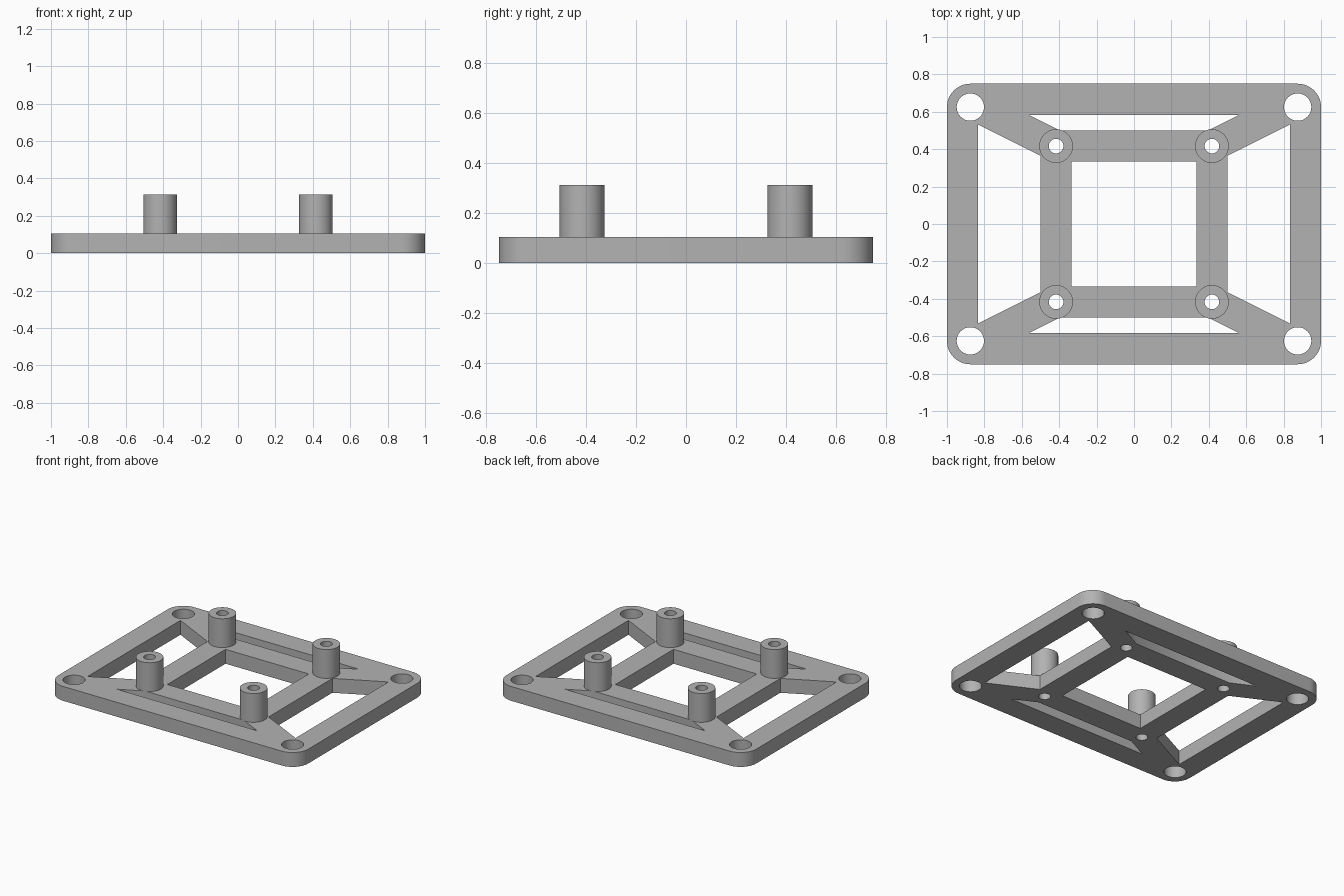
import bpy
import bmesh
from math import cos, sin, pi, radians

cube = bpy.data.objects.get("Cube")
if cube:
    bpy.data.objects.remove(cube)

GREY = (0.45, 0.45, 0.45, 1)
mat = bpy.data.materials.new("plain grey")
mat.use_nodes = True
mat.diffuse_color = GREY
mat.node_tree.nodes["Principled BSDF"].inputs["Base Color"].default_value = GREY

# Main dimensions
HALF_X, HALF_Y = 1.0, 0.75
CORNER = 0.125               # corner rounding, centred on the mounting holes
RIM = 0.167                  # width of every bar
INNER = 0.5                  # half size of the inner frame
POST = INNER - RIM / 2       # post centre
PLATE_TOP, POST_TOP = 0.104, 0.3125
SIGNS = [(1, 1), (-1, 1), (-1, -1), (1, -1)]


def circle(cx, cy, r, n=48):
    return [(cx + r * cos(2 * pi * i / n), cy + r * sin(2 * pi * i / n)) for i in range(n)]


def rounded_rect(hx, hy, r, n=12):
    points = []
    for q, (sx, sy) in enumerate(SIGNS):
        for i in range(n + 1):
            a = (q + i / n) * pi / 2
            points.append((sx * (hx - r) + r * cos(a), sy * (hy - r) + r * sin(a)))
    return points


def extrude_loops(name, loops, z0, z1):
    """Fill an outline with holes and extrude it upward."""
    bm = bmesh.new()
    for loop in loops:
        verts = [bm.verts.new((x, y, z0)) for x, y in loop]
        for a, b in zip(verts, verts[1:] + verts[:1]):
            bm.edges.new((a, b))
    bmesh.ops.triangle_fill(bm, edges=bm.edges[:], use_beauty=True, normal=(0, 0, 1))
    result = bmesh.ops.extrude_face_region(bm, geom=bm.faces[:], use_keep_orig=True)
    top = [g for g in result["geom"] if isinstance(g, bmesh.types.BMVert)]
    bmesh.ops.translate(bm, verts=top, vec=(0, 0, z1 - z0))
    bmesh.ops.recalc_face_normals(bm, faces=bm.faces[:])
    mesh = bpy.data.meshes.new(name)
    bm.to_mesh(mesh)
    bm.free()
    mesh.materials.append(mat)
    obj = bpy.data.objects.new(name, mesh)
    bpy.context.collection.objects.link(obj)
    bpy.ops.object.select_all(action="DESELECT")
    obj.select_set(True)
    bpy.context.view_layer.objects.active = obj
    bpy.ops.object.shade_smooth_by_angle(angle=radians(30))
    return obj


# Diagonal struts pass through the post centres, rising one in two
strut_mid = POST - POST / 2
strut_half = RIM / 2 * 1.25 ** 0.5


def strut_y(x, side):
    return strut_mid + side * strut_half + x / 2


def strut_x(y, side):
    return 2 * (y - strut_mid - side * strut_half)


# Base plate: rim, inner frame and struts left between the windows
rim_x, rim_y = HALF_X - RIM, HALF_Y - RIM
hub = INNER - RIM
loops = [rounded_rect(HALF_X, HALF_Y, CORNER), [(sx * hub, sy * hub) for sx, sy in SIGNS]]
for s in (1, -1):
    xo, xi = strut_x(rim_y, 1), strut_x(INNER, 1)
    loops.append([(xo, s * rim_y), (-xo, s * rim_y), (-xi, s * INNER), (xi, s * INNER)])
    yo, yi = strut_y(rim_x, -1), strut_y(INNER, -1)
    loops.append([(s * rim_x, yo), (s * rim_x, -yo), (s * INNER, -yi), (s * INNER, yi)])
for sx, sy in SIGNS:
    loops.append(circle(sx * (HALF_X - CORNER), sy * (HALF_Y - CORNER), 0.073))
    loops.append(circle(sx * POST, sy * POST, 0.039))
extrude_loops("base_plate", loops, 0, PLATE_TOP)

# Hollow standoff posts
for (sx, sy), label in zip(SIGNS, ("back_left", "back_right", "front_right", "front_left")):
    ring = [circle(sx * POST, sy * POST, r) for r in (0.09, 0.039)]
    extrude_loops("post_" + label, ring, PLATE_TOP, POST_TOP)
